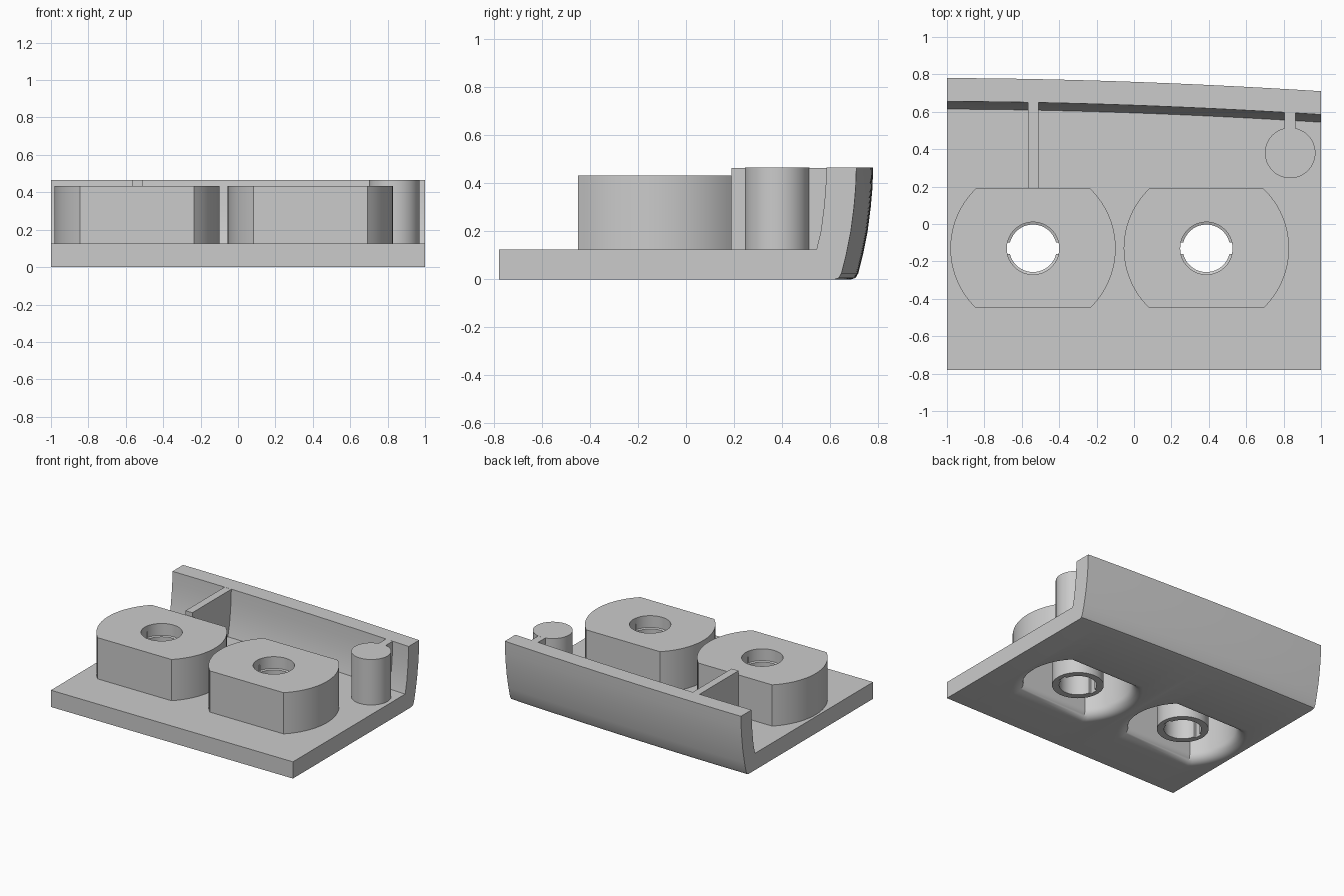
import bpy, bmesh, math

if "Cube" in bpy.data.objects:
    bpy.data.objects.remove(bpy.data.objects["Cube"])

grey = bpy.data.materials.new("plain grey")
grey.use_nodes = True
grey.diffuse_color = (0.6, 0.6, 0.6, 1)
grey.node_tree.nodes["Principled BSDF"].inputs["Base Color"].default_value = (0.6, 0.6, 0.6, 1)


def loft(name, rings):
    """Skin a list of equal-length closed rings and cap both ends."""
    bm = bmesh.new()
    loops = [[bm.verts.new(p) for p in ring] for ring in rings]
    n = len(loops[0])
    for a, b in zip(loops, loops[1:]):
        for i in range(n):
            j = (i + 1) % n
            bm.faces.new((a[i], a[j], b[j], b[i]))
    bm.faces.new(loops[0][::-1])
    bm.faces.new(loops[-1])
    bmesh.ops.recalc_face_normals(bm, faces=bm.faces)
    mesh = bpy.data.meshes.new(name)
    bm.to_mesh(mesh)
    bm.free()
    mesh.materials.append(grey)
    ob = bpy.data.objects.new(name, mesh)
    bpy.context.collection.objects.link(ob)
    return ob


def circle(cx, cy, r, z, n=64):
    return [(cx + r * math.cos(2 * math.pi * i / n), cy + r * math.sin(2 * math.pi * i / n), z)
            for i in range(n)]


def flat_circle(cx, cy, r, half, z, n=24):
    """Circle with its front and back cut flat."""
    a = math.asin(half / r)
    arc = [-a + 2 * a * i / n for i in range(n + 1)]
    angles = arc + [math.pi + t for t in arc]
    return [(cx + r * math.cos(t), cy + r * math.sin(t), z) for t in angles]


def box(name, x0, x1, y0, y1, z0, z1):
    return loft(name, [[(x0, y0, z), (x1, y0, z), (x1, y1, z), (x0, y1, z)] for z in (z0, z1)])


def cut(ob, cutter):
    mod = ob.modifiers.new("cut", 'BOOLEAN')
    mod.operation = 'DIFFERENCE'
    mod.solver = 'EXACT'
    mod.object = cutter
    bpy.context.view_layer.objects.active = ob
    bpy.ops.object.modifier_apply(modifier=mod.name)


# Plate and bowed rear wall, one section swept sideways
TOP, BASE = 0.465, 0.125
wall = [(0.69, 0), (0.707, 0.006), (0.718, 0.025), (0.737, 0.1), (0.757, 0.2), (0.77, 0.3),
        (0.777, 0.38), (0.78, TOP), (0.655, TOP), (0.652, 0.38), (0.645, 0.3), (0.632, 0.2),
        (0.614, BASE)]


def bow(x):
    return 0.07 * ((x + 1) / 2) ** 1.8


sections = []
for i in range(25):
    x = -1 + i / 12
    sections.append([(x, -0.78, BASE), (x, -0.78, 0)] + [(x, y - bow(x), z) for y, z in wall])
body = loft("base_plate_and_wall", sections)
parts = [body]
cutters = []

# Two hollow bosses, each with a rounded pocket below and a slotted bore
CY = -0.13
R = 0.07
for side, cx in (("right", -0.54), ("left", 0.387)):
    boss = loft(side + "_boss", [flat_circle(cx, CY, 0.442, 0.32, z) for z in (0.12, 0.433)])
    tube = loft(side + "_tube", [circle(cx, CY, 0.175, z) for z in (0.04, 0.38)])

    mouth = [(R, -0.02)]
    for k in range(8, -1, -1):
        a = k * math.pi / 16
        mouth.append((R - R * math.cos(a), R - R * math.sin(a)))
    mouth.append((0, 0.36))
    pocket = loft(side + "_pocket_cutter",
                  [flat_circle(cx, CY, 0.37 + o, 0.25 + o, z) for o, z in mouth])
    bore = loft(side + "_bore_cutter",
                [circle(cx, CY, r, z) for r, z in
                 ((0.127, -0.05), (0.127, 0.34), (0.14, 0.345), (0.14, 0.5))])
    slot = box(side + "_slot_cutter", cx - 0.142, cx + 0.142, CY - 0.03, CY + 0.03, -0.05, 0.39)

    cut(body, pocket)
    cut(boss, pocket)
    for ob in (boss, tube):
        cut(ob, bore)
        cut(ob, slot)
    parts += [boss, tube]
    cutters += [pocket, bore, slot]

# Rib joining the right boss to the wall
parts.append(box("rib", -0.567, -0.51, 0.19, 0.67, 0.12, TOP - 0.0005))

# Round post and its short web to the wall
parts.append(loft("post", [circle(0.835, 0.38, 0.135, z) for z in (0.12, TOP)]))
parts.append(box("post_web", 0.805, 0.863, 0.48, 0.61, 0.12, TOP - 0.0005))

for ob in cutters:
    bpy.data.objects.remove(ob)

for ob in parts:
    bpy.ops.object.select_all(action='DESELECT')
    ob.select_set(True)
    bpy.context.view_layer.objects.active = ob
    bpy.ops.object.shade_smooth_by_angle(angle=math.radians(30))
